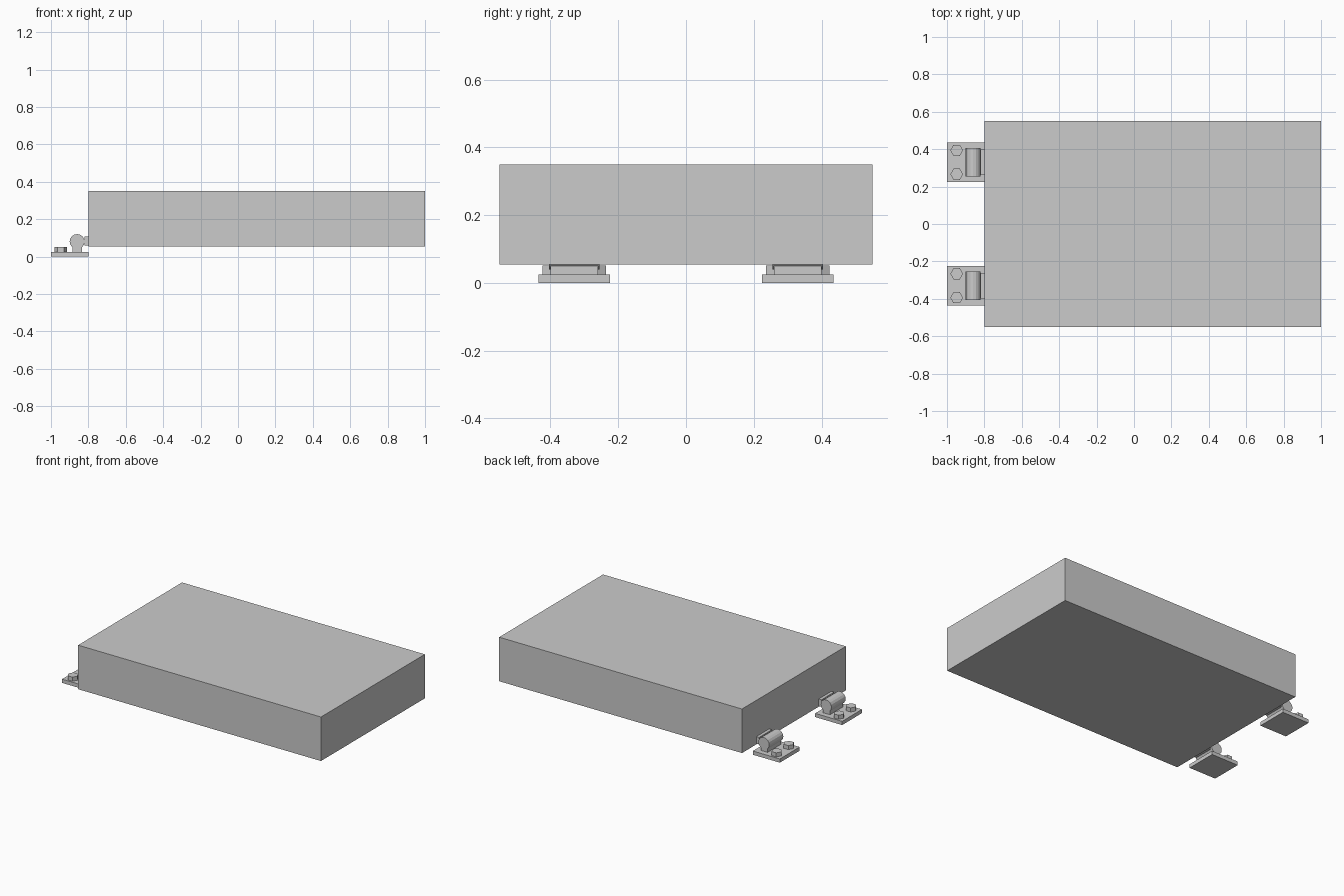
import bpy
from math import pi

if "Cube" in bpy.data.objects:
    bpy.data.objects.remove(bpy.data.objects["Cube"])


def box(name, x, y, z):
    bpy.ops.mesh.primitive_cube_add(
        size=1, location=(sum(x) / 2, sum(y) / 2, sum(z) / 2))
    ob = bpy.context.object
    ob.name = name
    ob.scale = (x[1] - x[0], y[1] - y[0], z[1] - z[0])
    bpy.ops.object.transform_apply(location=False, rotation=False, scale=True)
    return ob


def cylinder(name, sides, radius, depth, loc, rot=(0, 0, 0)):
    bpy.ops.mesh.primitive_cylinder_add(
        vertices=sides, radius=radius, depth=depth, location=loc, rotation=rot)
    ob = bpy.context.object
    ob.name = name
    return ob


# Main slab
box("slab", (-0.8, 1.0), (-0.55, 0.55), (0.055, 0.35))

# Two identical hinges on the left end
for side, y in (("front", -0.33), ("back", 0.33)):
    box(f"{side}_hinge_plate", (-1.0, -0.8), (y - 0.105, y + 0.105), (0, 0.025))
    # Support under the barrel and tab joining it to the slab
    box(f"{side}_hinge_foot", (-0.885, -0.835), (y - 0.07, y + 0.07), (0.02, 0.06))
    box(f"{side}_hinge_tab", (-0.82, -0.795), (y - 0.068, y + 0.068), (0.06, 0.107))
    cylinder(f"{side}_hinge_barrel", 16, 0.04, 0.15, (-0.86, y, 0.08), (pi / 2, 0, 0))
    # Hex bolts, points along x
    for i, dy in enumerate((-0.064, 0.064)):
        cylinder(f"{side}_bolt_{i + 1}", 6, 0.034, 0.03,
                 (-0.948, y + dy, 0.037), (0, 0, pi / 2))
